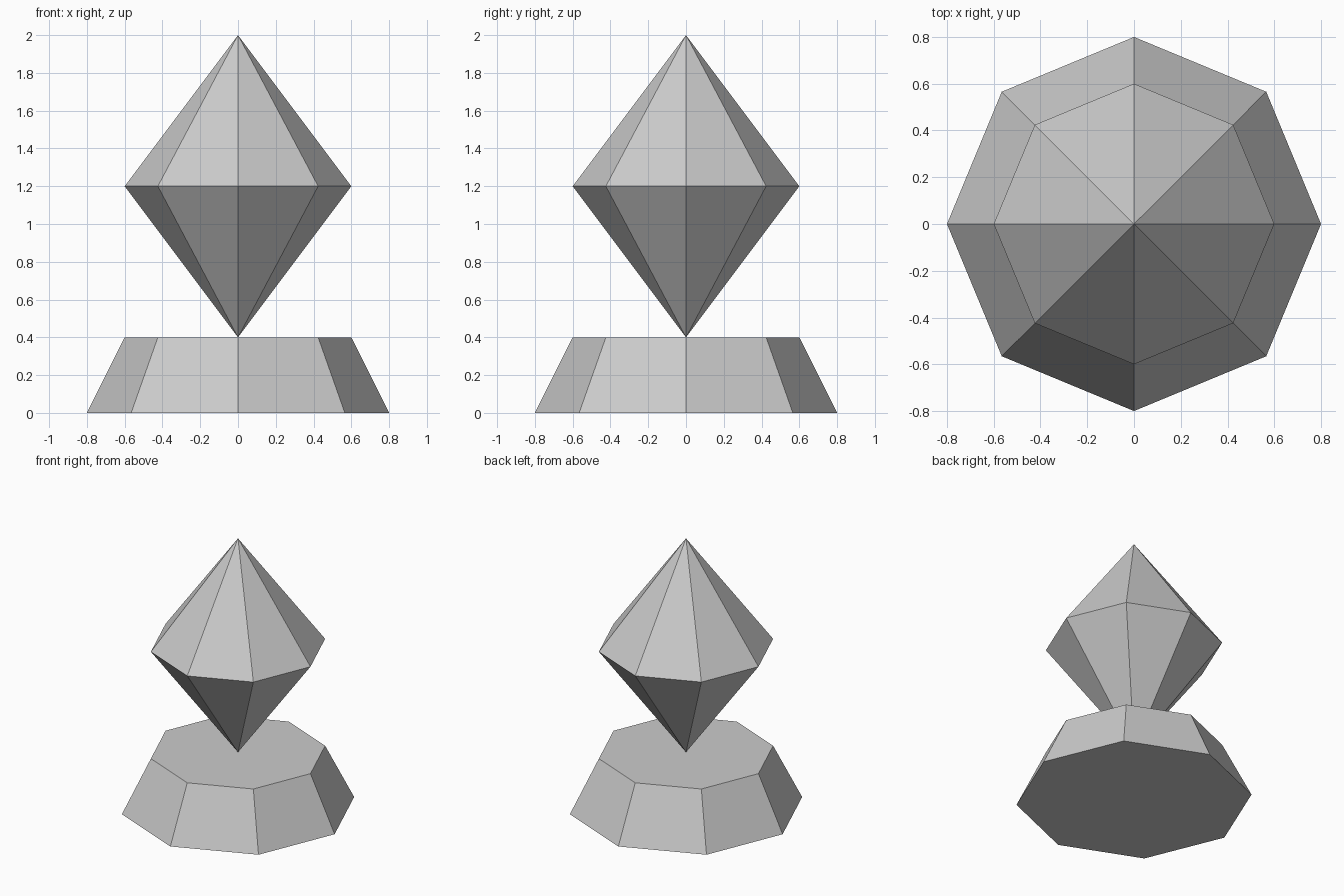
import bpy, bmesh
from math import cos, sin, tau

if "Cube" in bpy.data.objects:
    bpy.data.objects.remove(bpy.data.objects["Cube"])

SIDES = 8


def ring(bm, radius, z):
    """Octagon of vertices with corners on the x and y axes."""
    return [bm.verts.new((radius * cos(tau * i / SIDES), radius * sin(tau * i / SIDES), z))
            for i in range(SIDES)]


def finish(bm, name):
    bmesh.ops.recalc_face_normals(bm, faces=bm.faces)
    mesh = bpy.data.meshes.new(name)
    bm.to_mesh(mesh)
    bm.free()
    bpy.context.collection.objects.link(bpy.data.objects.new(name, mesh))


# Tapered pedestal
bm = bmesh.new()
low, high = ring(bm, 0.8, 0.0), ring(bm, 0.6, 0.4)
bm.faces.new(low)
bm.faces.new(high)
for i in range(SIDES):
    j = (i + 1) % SIDES
    bm.faces.new((low[i], low[j], high[j], high[i]))
finish(bm, "pedestal")

# Double-pointed crystal balanced on the pedestal
bm = bmesh.new()
girdle = ring(bm, 0.6, 1.2)
for tip in (bm.verts.new((0, 0, 0.4)), bm.verts.new((0, 0, 2.0))):
    for i in range(SIDES):
        bm.faces.new((girdle[i], girdle[(i + 1) % SIDES], tip))
finish(bm, "crystal")
